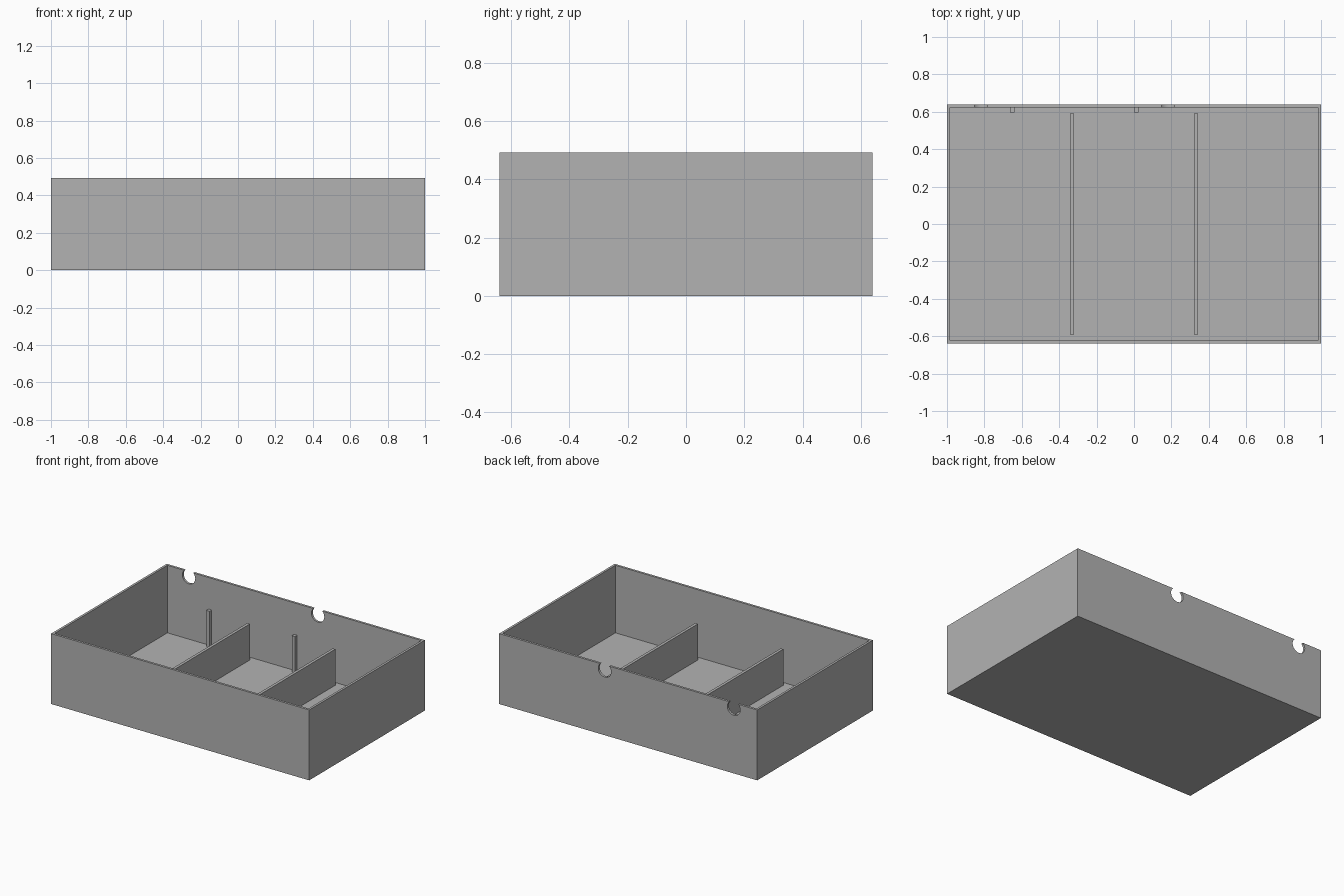
import bpy
import bmesh
from mathutils import Matrix, Vector

if "Cube" in bpy.data.objects:
    bpy.data.objects.remove(bpy.data.objects["Cube"])

HALF_X, HALF_Y, HEIGHT = 1.0, 0.64, 0.493
WALL, FLOOR = 0.023, 0.02
INNER_HEIGHT = 0.273

grey = bpy.data.materials.new("plain_grey")
grey.use_nodes = True
grey.diffuse_color = (0.45, 0.45, 0.45, 1)
grey.node_tree.nodes["Principled BSDF"].inputs["Base Color"].default_value = grey.diffuse_color


def finish(name, bm):
    """Turn a bmesh into a grey object."""
    bmesh.ops.recalc_face_normals(bm, faces=bm.faces)
    mesh = bpy.data.meshes.new(name)
    bm.to_mesh(mesh)
    bm.free()
    mesh.materials.append(grey)
    obj = bpy.data.objects.new(name, mesh)
    bpy.context.collection.objects.link(obj)
    return obj


def box_mesh(low, high):
    low, high = Vector(low), Vector(high)
    bm = bmesh.new()
    matrix = Matrix.Translation((low + high) / 2) @ Matrix.Diagonal((*(high - low), 1))
    bmesh.ops.create_cube(bm, size=1, matrix=matrix)
    return bm


# Open tray: inset the top of a block and sink it to the floor
bm = box_mesh((-HALF_X, -HALF_Y, 0), (HALF_X, HALF_Y, HEIGHT))
bm.normal_update()
top = max(bm.faces, key=lambda f: f.calc_center_median().z)
bmesh.ops.inset_region(bm, faces=[top], thickness=WALL)
sunk = bmesh.ops.extrude_face_region(bm, geom=[top])["geom"]
bmesh.ops.translate(bm, verts=[v for v in sunk if isinstance(v, bmesh.types.BMVert)],
                    vec=(0, 0, FLOOR - HEIGHT))
if top.is_valid:
    bmesh.ops.delete(bm, geom=[top], context="FACES_ONLY")
tray = finish("tray", bm)

# Round cable notches, open at the top of the back wall
bpy.context.view_layer.objects.active = tray
tray.select_set(True)
for x in (-0.818, 0.182):
    bm = bmesh.new()
    matrix = Matrix.Translation((x, HALF_Y, HEIGHT - 0.036)) @ Matrix.Rotation(1.5707963, 4, "X")
    bmesh.ops.create_cone(bm, cap_ends=True, segments=40, radius1=0.05, radius2=0.05,
                          depth=0.12, matrix=matrix)
    cutter = finish("notch_cutter", bm)
    cutter.hide_render = True
    cut = tray.modifiers.new("notch", "BOOLEAN")
    cut.operation, cut.solver, cut.object = "DIFFERENCE", "EXACT", cutter
    bpy.ops.object.modifier_apply(modifier=cut.name)
    bpy.data.objects.remove(cutter)
bpy.ops.object.shade_smooth_by_angle()

# Free-standing dividers, each with a stop post on the back wall
for side, x in (("right", -0.331), ("left", 0.331)):
    finish(side + "_divider", box_mesh((x - 0.01, -0.59, FLOOR - 0.01),
                                       (x + 0.01, 0.59, INNER_HEIGHT)))
    post = x - 0.32
    finish(side + "_post", box_mesh((post - 0.012, 0.597, FLOOR - 0.01),
                                    (post + 0.012, HALF_Y - WALL + 0.005, INNER_HEIGHT)))
